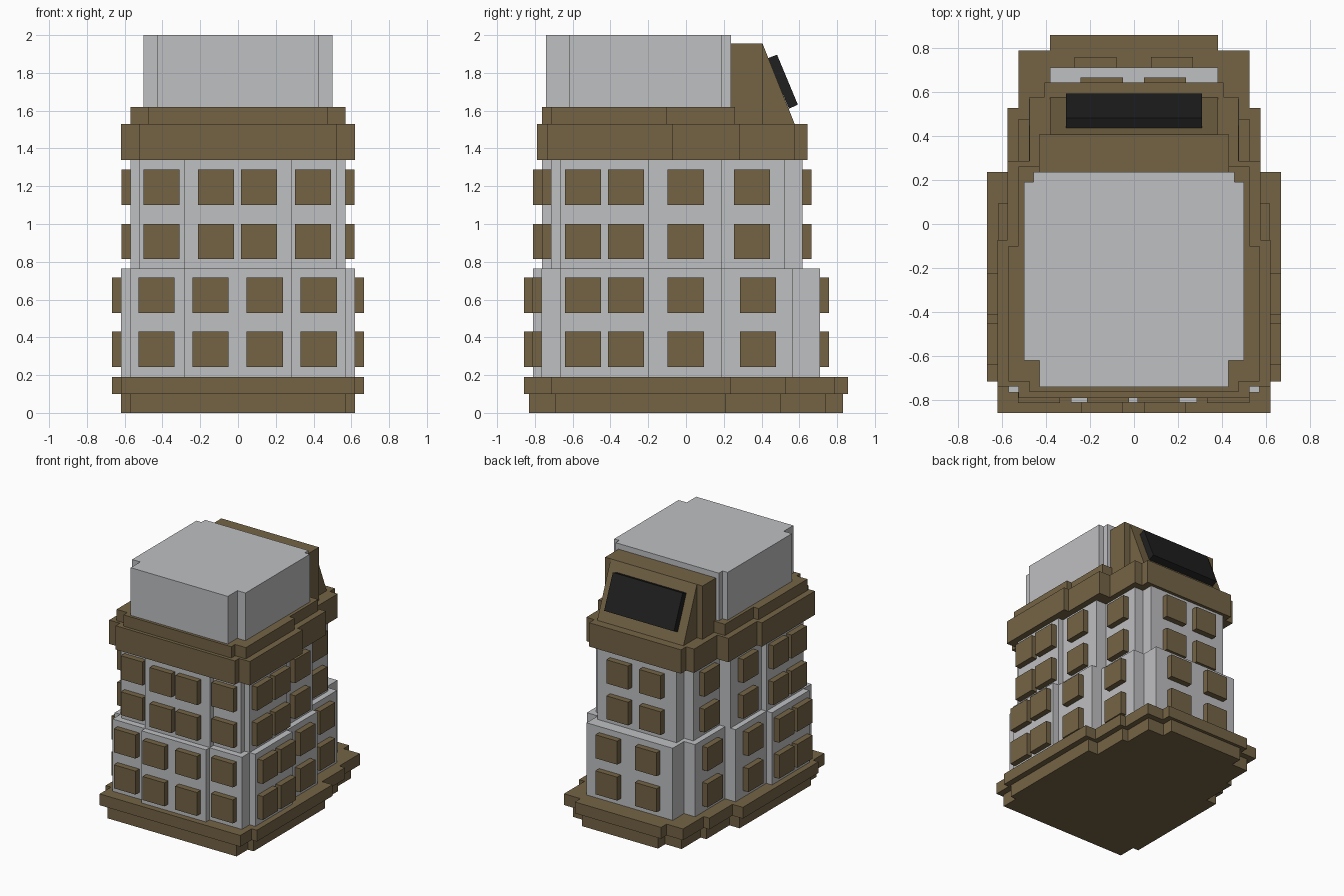
import bpy, bmesh

if "Cube" in bpy.data.objects:
    bpy.data.objects.remove(bpy.data.objects["Cube"])


def material(name, rgb):
    m = bpy.data.materials.new(name)
    m.diffuse_color = (*rgb, 1)
    m.use_nodes = True
    m.node_tree.nodes["Principled BSDF"].inputs["Base Color"].default_value = m.diffuse_color
    return m


GREY = material("light grey", (0.52, 0.525, 0.54))
BROWN = material("olive brown", (0.175, 0.127, 0.06))
BLACK = material("black", (0.014, 0.014, 0.014))


def finish(name, bm, mat):
    bmesh.ops.recalc_face_normals(bm, faces=bm.faces[:])
    mesh = bpy.data.meshes.new(name)
    bm.to_mesh(mesh)
    bm.free()
    mesh.materials.append(mat)
    ob = bpy.data.objects.new(name, mesh)
    bpy.context.collection.objects.link(ob)


def extrude(name, points, offset, mat):
    bm = bmesh.new()
    face = bm.faces.new([bm.verts.new(p) for p in points])
    ext = bmesh.ops.extrude_face_region(bm, geom=[face])["geom"]
    bmesh.ops.translate(bm, vec=offset,
                        verts=[v for v in ext if isinstance(v, bmesh.types.BMVert)])
    finish(name, bm, mat)


def tier(name, z0, z1, y, steps, mat):
    """Stepped plan, mirrored in x: each step is (half width, y where it ends)."""
    half = []
    for x, y_end in steps:
        half += [(x, y), (x, y_end)]
        y = y_end
    plan = half + [(-x, y) for x, y in reversed(half)]
    extrude(name, [(x, y, z0) for x, y in plan], (0, 0, z1 - z0), mat)


def side_prism(name, half_width, profile, mat):
    extrude(name, [(-half_width, y, z) for y, z in profile], (2 * half_width, 0, 0), mat)


def panels(name, boxes, rows):
    """Raised square panels: (x0, x1, y0, y1) repeated on each height row."""
    bm = bmesh.new()
    for x0, x1, y0, y1 in boxes:
        for z0, z1 in rows:
            cube = bmesh.ops.create_cube(bm, size=1)["verts"]
            bmesh.ops.scale(bm, vec=(x1 - x0, y1 - y0, z1 - z0), verts=cube)
            bmesh.ops.translate(bm, verts=cube,
                                vec=((x0 + x1) / 2, (y0 + y1) / 2, (z0 + z1) / 2))
    finish(name, bm, BROWN)


# Two stepped base slabs
tier("base_foot", 0, 0.10, -0.832,
     [(0.57, -0.69), (0.62, 0.21), (0.53, 0.50), (0.48, 0.74), (0.335, 0.832)], BROWN)
tier("base_slab", 0.10, 0.19, -0.857,
     [(0.62, -0.715), (0.667, 0.237), (0.575, 0.527), (0.525, 0.787), (0.38, 0.857)], BROWN)

# Grey body in two storeys
tier("lower_body", 0.19, 0.765, -0.81,
     [(0.285, -0.765), (0.57, -0.667), (0.62, -0.198), (0.57, 0.19),
      (0.477, 0.567), (0.38, 0.71)], GREY)
tier("upper_body", 0.765, 1.34, -0.762,
     [(0.285, -0.715), (0.525, -0.667), (0.57, -0.198), (0.525, 0.19),
      (0.43, 0.522), (0.35, 0.617)], GREY)

# Brown collars
tier("lower_collar", 1.34, 1.53, -0.79,
     [(0.525, -0.737), (0.62, -0.072), (0.575, 0.285), (0.475, 0.577), (0.405, 0.642)], BROWN)
tier("upper_collar", 1.53, 1.62, -0.763,
     [(0.475, -0.715), (0.57, -0.1), (0.525, 0.26)], BROWN)

# Head block
tier("head", 1.62, 2.0, -0.74, [(0.428, -0.62), (0.5, 0.19), (0.455, 0.237)], GREY)

# Rear housing with sloped face and tilted screen
side_prism("housing", 0.43, [(0.235, 1.53), (0.405, 1.53), (0.405, 1.955), (0.235, 1.955)], BROWN)
side_prism("sloped_housing", 0.38, [(0.405, 1.53), (0.575, 1.53), (0.405, 1.955)], BROWN)
side_prism("screen", 0.308, [(0.433, 1.878), (0.482, 1.896), (0.592, 1.632), (0.545, 1.61)], BLACK)

# Raised panels on all four sides
T = 0.047
storeys = {
    "lower": dict(rows=[(0.243, 0.43), (0.53, 0.717)],
                  front=[(-0.526, -0.765), (-0.24, -0.81), (0.046, -0.81), (0.332, -0.765)],
                  side=[(-0.64, 0.62), (-0.413, 0.62), (-0.097, 0.57), (0.285, 0.477)],
                  back=[(-0.27, 0.71), (0.077, 0.71)]),
    "upper": dict(rows=[(0.815, 1.0), (1.1, 1.288)],
                  front=[(-0.5, -0.715), (-0.213, -0.762), (0.016, -0.762), (0.302, -0.715)],
                  side=[(-0.64, 0.57), (-0.413, 0.57), (-0.097, 0.525), (0.255, 0.43)],
                  back=[(-0.242, 0.617), (0.046, 0.617)]),
}
W = 0.191
for storey, s in storeys.items():
    panels(storey + "_front_panels", [(x, x + W, y - T, y) for x, y in s["front"]], s["rows"])
    panels(storey + "_back_panels", [(x, x + W, y, y + T) for x, y in s["back"]], s["rows"])
    panels(storey + "_right_panels", [(x, x + T, y, y + W) for y, x in s["side"]], s["rows"])
    panels(storey + "_left_panels", [(-x - T, -x, y, y + W) for y, x in s["side"]], s["rows"])
